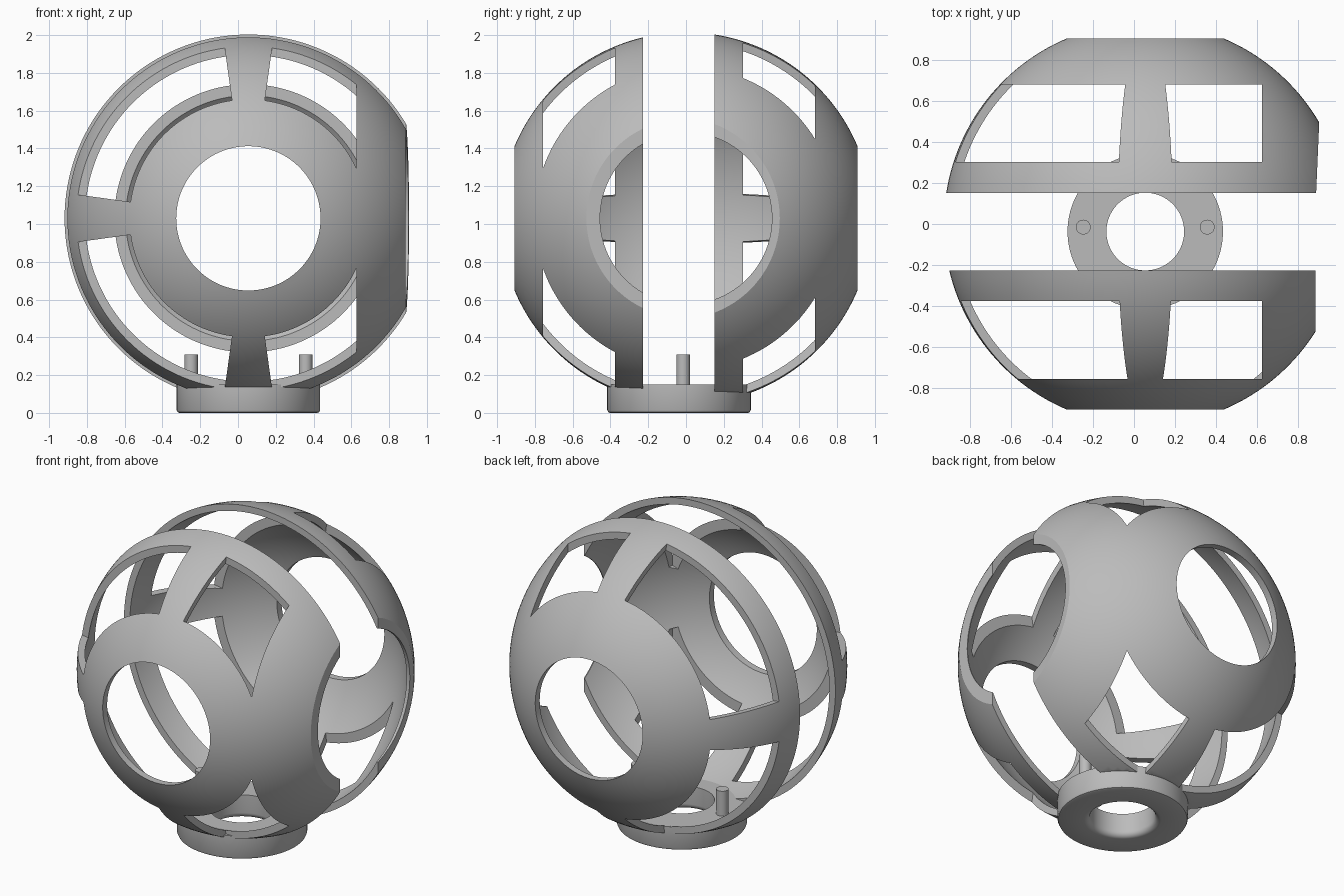
import bpy, bmesh, math
from mathutils import Vector

cube = bpy.data.objects.get("Cube")
if cube:
    bpy.data.objects.remove(cube, do_unlink=True)

CX, CZ = 0.055, 1.03            # centre of the sphere
R_OUT, R_IN = 0.985, 0.943      # shell radii
HOLE = 0.382                    # front and back opening radius

grey = bpy.data.materials.new("plain grey")
grey.use_nodes = True
colour = (0.5, 0.5, 0.5, 1)
grey.diffuse_color = colour
grey.node_tree.nodes["Principled BSDF"].inputs["Base Color"].default_value = colour


def finish(name, bm):
    bmesh.ops.recalc_face_normals(bm, faces=bm.faces)
    mesh = bpy.data.meshes.new(name)
    bm.to_mesh(mesh)
    bm.free()
    mesh.materials.append(grey)
    obj = bpy.data.objects.new(name, mesh)
    bpy.context.collection.objects.link(obj)
    return obj


def lathe(name, profile, axis, centre, steps=144):
    """Spin a closed (radius, height) profile around the y or z axis."""
    bm = bmesh.new()
    rings = []
    for i in range(steps):
        a = math.tau * i / steps
        ring = []
        for r, h in profile:
            u, v = r * math.cos(a), r * math.sin(a)
            p = Vector((u, h, v) if axis == "y" else (u, v, h))
            ring.append(bm.verts.new(p + Vector(centre)))
        rings.append(ring)
    n = len(profile)
    for i in range(steps):
        a, b = rings[i], rings[(i + 1) % steps]
        for j in range(n):
            k = (j + 1) % n
            bm.faces.new((a[j], a[k], b[k], b[j]))
    return finish(name, bm)


def prism(points, lo, hi, axis):
    """Extrude a 2D outline along an axis, for use as a cutter."""
    place = {"x": lambda u, v, d: (d, u, v),
             "y": lambda u, v, d: (u, d, v),
             "z": lambda u, v, d: (u, v, d)}[axis]
    bm = bmesh.new()
    ends = [[bm.verts.new(place(u, v, d)) for u, v in points] for d in (lo, hi)]
    bm.faces.new(ends[0])
    bm.faces.new(ends[1])
    n = len(points)
    for i in range(n):
        j = (i + 1) % n
        bm.faces.new((ends[0][i], ends[0][j], ends[1][j], ends[1][i]))
    return finish("cutter", bm)


def select_only(obj):
    bpy.ops.object.select_all(action="DESELECT")
    obj.select_set(True)
    bpy.context.view_layer.objects.active = obj


def cut(obj, cutter):
    cutter.hide_render = True
    mod = obj.modifiers.new("cut", "BOOLEAN")
    mod.operation, mod.solver, mod.object = "DIFFERENCE", "EXACT", cutter
    select_only(obj)
    bpy.ops.object.modifier_apply(modifier=mod.name)
    bpy.data.objects.remove(cutter, do_unlink=True)


def smooth(obj):
    select_only(obj)
    bpy.ops.object.shade_smooth_by_angle(angle=math.radians(30))


def arc(radius, start, end, side, n=28):
    """Points on a sphere section from depth start to depth end."""
    a0, a1 = math.acos(start / radius), math.acos(end / radius)
    angles = [a0 + (a1 - a0) * i / n for i in range(n + 1)]
    return [(radius * math.sin(a), side * radius * math.cos(a)) for a in angles]


def half_shell(name, side, rim, window, side_plane, bottom_plane):
    # Spherical band with a round opening at its pole
    depth_out = math.sqrt(R_OUT ** 2 - HOLE ** 2)
    depth_in = math.sqrt(R_IN ** 2 - HOLE ** 2)
    profile = arc(R_OUT, rim, depth_out, side) + arc(R_IN, depth_in, rim, side)
    shell = lathe(name, profile, "y", (CX, 0, CZ))

    # Four windows, leaving tapered straps and the solid side panel
    t, far, panel = 0.139, 1.5, 0.572
    lo, hi = sorted(side * w for w in window)
    for s in (1, -1):
        left = [(0, 0), (-t * far, far), (-far, far), (-far, t * far)]
        right = [(0, 0), (t * far, far), (panel, far), (panel, 0.2)]
        for outline in (left, right):
            cut(shell, prism([(CX + u, CZ + s * v) for u, v in outline], lo, hi, "y"))

    # Flat face and round opening on the side
    (x0, y0), (x1, y1) = side_plane
    cut(shell, prism([(x0, y0), (x1, y1), (1.4, y1), (1.4, y0)], 0.2, 1.9, "z"))
    ring = [(0.455 * math.cos(math.tau * i / 96), CZ + 0.455 * math.sin(math.tau * i / 96))
            for i in range(96)]
    cut(shell, prism(ring, 0.6, 1.4, "x"))

    # Flat seat on the base
    (y0, z0), (y1, z1) = bottom_plane
    cut(shell, prism([(y0, z0), (y1, z1), (y1, -0.3), (y0, -0.3)], -1.3, 1.3, "x"))
    smooth(shell)


half_shell("front_half_shell", -1, 0.228, (0.376, 0.757),
           ((0.887, -1.2), (0.887, 0.1)), ((-1.2, 0.15), (0.1, 0.12)))
half_shell("back_half_shell", 1, 0.152, (0.302, 0.683),
           ((0.884, 0.0), (0.936, 1.2)), ((0.0, 0.113), (1.2, 0.08)))

# Base ring with rounded lower edges
base_profile = [(0.38, 0.15), (0.38, 0.015), (0.375, 0.004), (0.365, 0)]
for i in range(7):
    a = math.pi / 2 * i / 6
    base_profile.append((0.225 - 0.035 * math.sin(a), 0.035 - 0.035 * math.cos(a)))
base_profile.append((0.19, 0.15))
smooth(lathe("base_ring", base_profile, "z", (CX, -0.037, 0), 96))

# Locating pegs
for label, sx in (("right", -1), ("left", 1)):
    bpy.ops.mesh.primitive_cylinder_add(vertices=32, radius=0.036, depth=0.305,
                                        location=(CX + sx * 0.303, -0.015, 0.1575))
    peg = bpy.context.object
    peg.name = label + "_peg"
    peg.data.materials.append(grey)
    smooth(peg)
